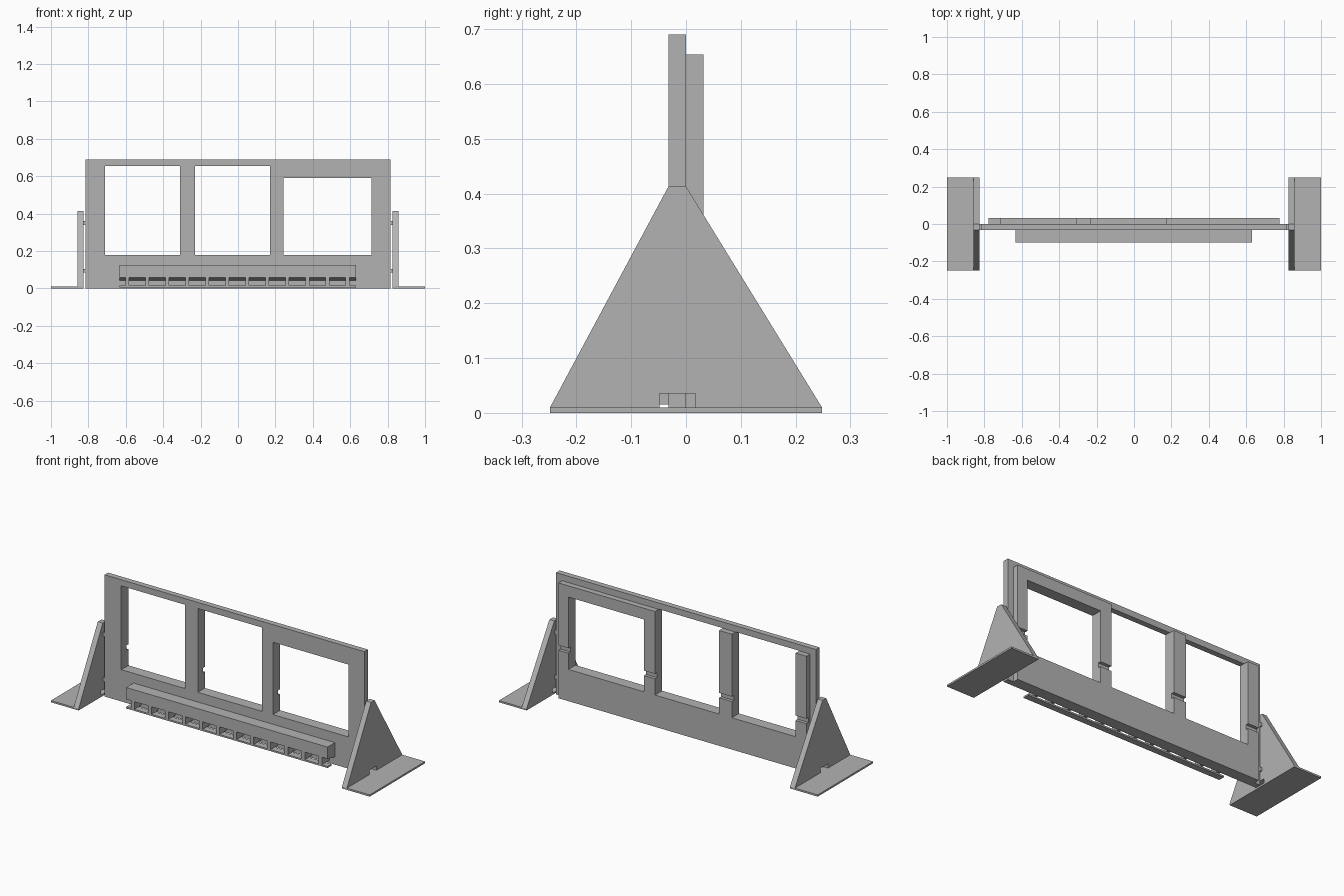
import bpy, bmesh

if "Cube" in bpy.data.objects:
    bpy.data.objects.remove(bpy.data.objects["Cube"])

grey = bpy.data.materials.new("plain_grey")
grey.diffuse_color = (0.45, 0.45, 0.45, 1)
grey.use_nodes = True
grey.node_tree.nodes["Principled BSDF"].inputs["Base Color"].default_value = grey.diffuse_color


def prism(name, profile, x0, x1):
    """Extrude a (y, z) profile along x."""
    bm = bmesh.new()
    face = bm.faces.new([bm.verts.new((x0, y, z)) for y, z in profile])
    ext = bmesh.ops.extrude_face_region(bm, geom=[face])
    verts = [g for g in ext["geom"] if isinstance(g, bmesh.types.BMVert)]
    bmesh.ops.translate(bm, verts=verts, vec=(x1 - x0, 0, 0))
    bmesh.ops.recalc_face_normals(bm, faces=bm.faces[:])
    mesh = bpy.data.meshes.new(name)
    bm.to_mesh(mesh)
    bm.free()
    mesh.materials.append(grey)
    ob = bpy.data.objects.new(name, mesh)
    bpy.context.collection.objects.link(ob)
    return ob


def box(name, x, y, z):
    return prism(name, [(y[0], z[0]), (y[1], z[0]), (y[1], z[1]), (y[0], z[1])], *x)


def cut(ob, cutters):
    """Subtract the cutters, bake the result and remove them."""
    for c in cutters:
        m = ob.modifiers.new("cut", 'BOOLEAN')
        m.operation = 'DIFFERENCE'
        m.solver = 'EXACT'
        m.object = c
    dg = bpy.context.evaluated_depsgraph_get()
    mesh = bpy.data.meshes.new_from_object(ob.evaluated_get(dg))
    ob.modifiers.clear()
    ob.data = mesh
    for c in cutters:
        bpy.data.objects.remove(c)


# Window openings: x range and top height
windows = [((-0.71, -0.31), 0.655), ((-0.23, 0.172), 0.655), ((0.242, 0.715), 0.59)]
SILL = 0.18

# Front panel with three windows
panel = box("front_panel", (-0.815, 0.815), (-0.032, 0), (0, 0.69))
cut(panel, [box("cutter", x, (-0.1, 0.1), (SILL, top)) for x, top in windows])

# Backing frame: tall windows run out of its top, a groove crosses the posts
frame = box("back_frame", (-0.778, 0.778), (0, 0.032), (0, 0.654))
cutters = [box("cutter", x, (-0.1, 0.1), (SILL, top if top < 0.6 else 0.8))
           for x, top in windows]
cutters.append(box("cutter", (-0.9, 0.9), (0.014, 0.1), (0.272, 0.3)))
cut(frame, cutters)

# Ledge with a sloping underside
prism("ledge", [(-0.098, 0.058), (-0.098, 0.125), (-0.032, 0.125), (-0.032, 0.043)],
      -0.633, 0.63)

# Lower rail hung from the ledge by dividers
box("lower_rail", (-0.633, 0.63), (-0.098, -0.062), (0.006, 0.015))
for i in range(12):
    x = -0.592 + i * 0.107
    prism("rail_divider", [(-0.098, 0.015), (-0.098, 0.058), (-0.032, 0.043), (-0.032, 0.015)],
          x - 0.01, x + 0.01)

# Mirrored stands at both ends
for s, side in ((-1, "left"), (1, "right")):
    def span(a, b):
        return tuple(sorted((s * a, s * b)))
    # Sloping upright with a notch at the foot
    prism(side + "_upright",
          [(-0.248, 0.01), (-0.048, 0.01), (-0.048, 0.035), (0.017, 0.035),
           (0.017, 0.01), (0.248, 0.01), (0, 0.413), (-0.032, 0.413)],
          *span(0.826, 0.857))
    box(side + "_foot", span(0.826, 1.0), (-0.248, 0.248), (0, 0.01))
    # Small tabs joining panel and upright
    for z in (0.095, 0.35):
        box(side + "_tab", span(0.815, 0.826), (-0.032, 0), (z - 0.01, z + 0.01))
